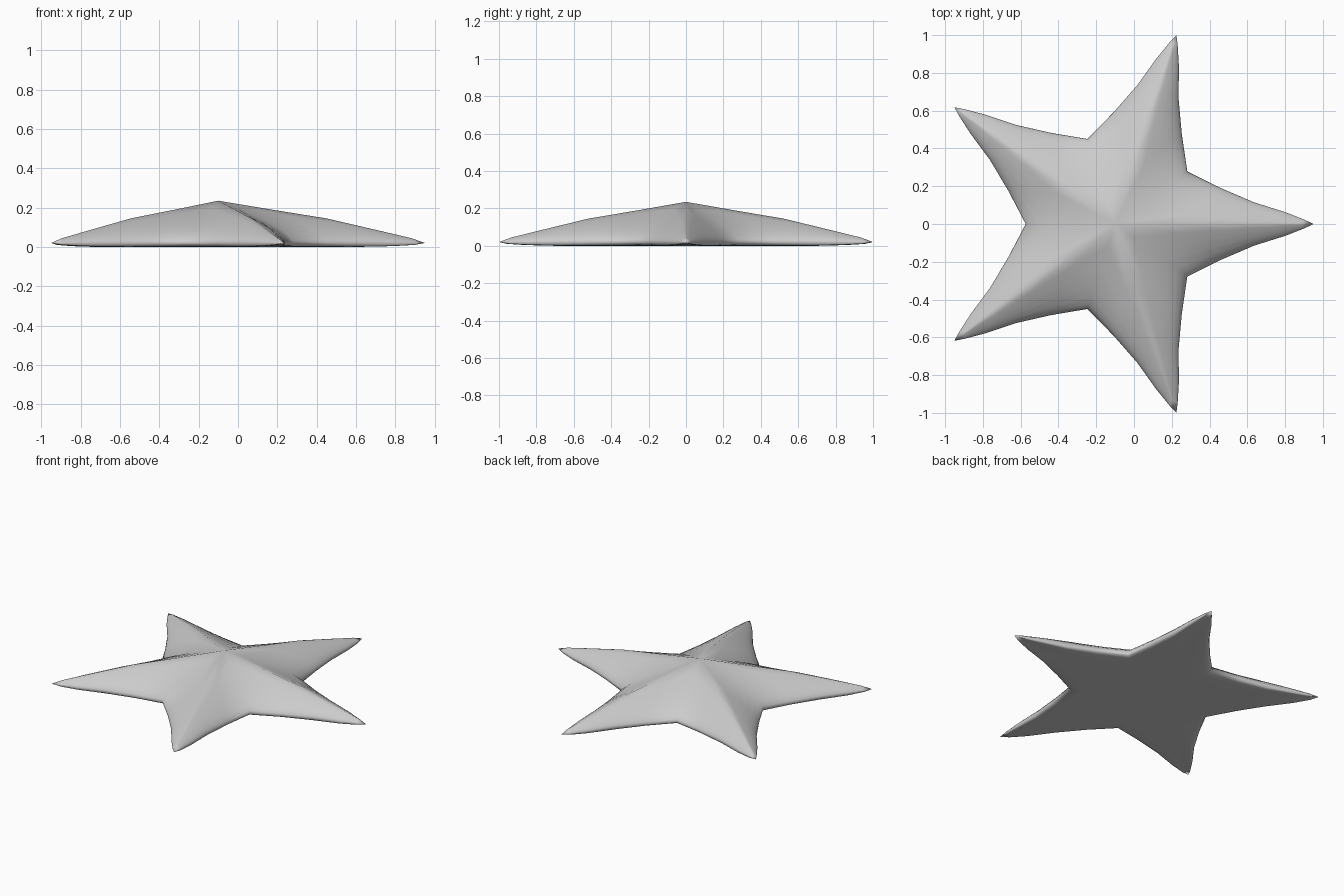
import bpy
import bmesh
import math
from mathutils import Matrix, Vector

cube = bpy.data.objects.get("Cube")
if cube:
    bpy.data.objects.remove(cube, do_unlink=True)

TIP = 1.0515                              # centre to arm tip
NOTCH = 0.473                             # centre to notch between arms
RIM_Z = 0.02                              # height of the outline
OFFSET = -TIP * (1 - math.cos(math.pi / 5)) / 2
HALF = math.pi / 5

# Stations along half an arm: ridge (distance, height), outline (x, y), underside height
stations = [
    ((0, 0.235), (NOTCH * math.cos(HALF), NOTCH * math.sin(HALF)), 0),
    ((0.27, 0.19), (0.56, 0.19), 0),
    ((0.55, 0.145), (0.735, 0.115), 0),
    ((0.8, 0.087), (0.9, 0.063), 0.004),
    ((0.98, 0.045), (1.0, 0.024), 0.01),
    ((TIP, RIM_Z), (TIP, 0), RIM_Z),
]
# Cross-section from ridge to outline: (fraction outward, fraction of height)
dome = [(0, 1), (0.25, 0.83), (0.5, 0.64), (0.7, 0.46),
        (0.85, 0.3), (0.94, 0.17), (0.985, 0.07), (1, 0)]
# Underside from outline back to the middle
under = [(0.98, 0.4), (0.94, 0.1), (0.85, 0), (0.45, 0), (0, 0)]


def section(station):
    """Points of one cross-section, over the dome and back underneath."""
    (reach, top), (ex, ey), low = station
    points = []
    for profile, base, height in ((dome, RIM_Z, top - RIM_Z),
                                  (under, low, RIM_Z - low)):
        for u, f in profile:
            points.append(Vector((reach + (ex - reach) * u, ey * u,
                                  base + height * f)))
    return points


# Five arms, each made of two mirrored halves
bm = bmesh.new()
sections = [section(s) for s in stations]
for arm in range(5):
    turn = Matrix.Rotation(arm * 2 * HALF, 4, "Z")
    for side in (1, -1):
        place = (Matrix.Translation((OFFSET, 0, 0)) @ turn
                 @ Matrix.Diagonal((1, side, 1, 1)))
        grid = [[bm.verts.new(place @ p) for p in row] for row in sections]
        for a, b in zip(grid, grid[1:]):
            for k in range(len(a) - 1):
                bm.faces.new((a[k], b[k], b[k + 1], a[k + 1]))
bmesh.ops.remove_doubles(bm, verts=bm.verts, dist=0.0005)
bmesh.ops.recalc_face_normals(bm, faces=bm.faces)
for face in bm.faces:
    face.smooth = True

mesh = bpy.data.meshes.new("star_body")
bm.to_mesh(mesh)
bm.free()
star = bpy.data.objects.new("star_body", mesh)
bpy.context.collection.objects.link(star)

# Plain grey surface
grey = bpy.data.materials.new("light_grey")
grey.use_nodes = True
colour = (0.6, 0.6, 0.6, 1)
grey.diffuse_color = colour
grey.node_tree.nodes["Principled BSDF"].inputs["Base Color"].default_value = colour
mesh.materials.append(grey)
